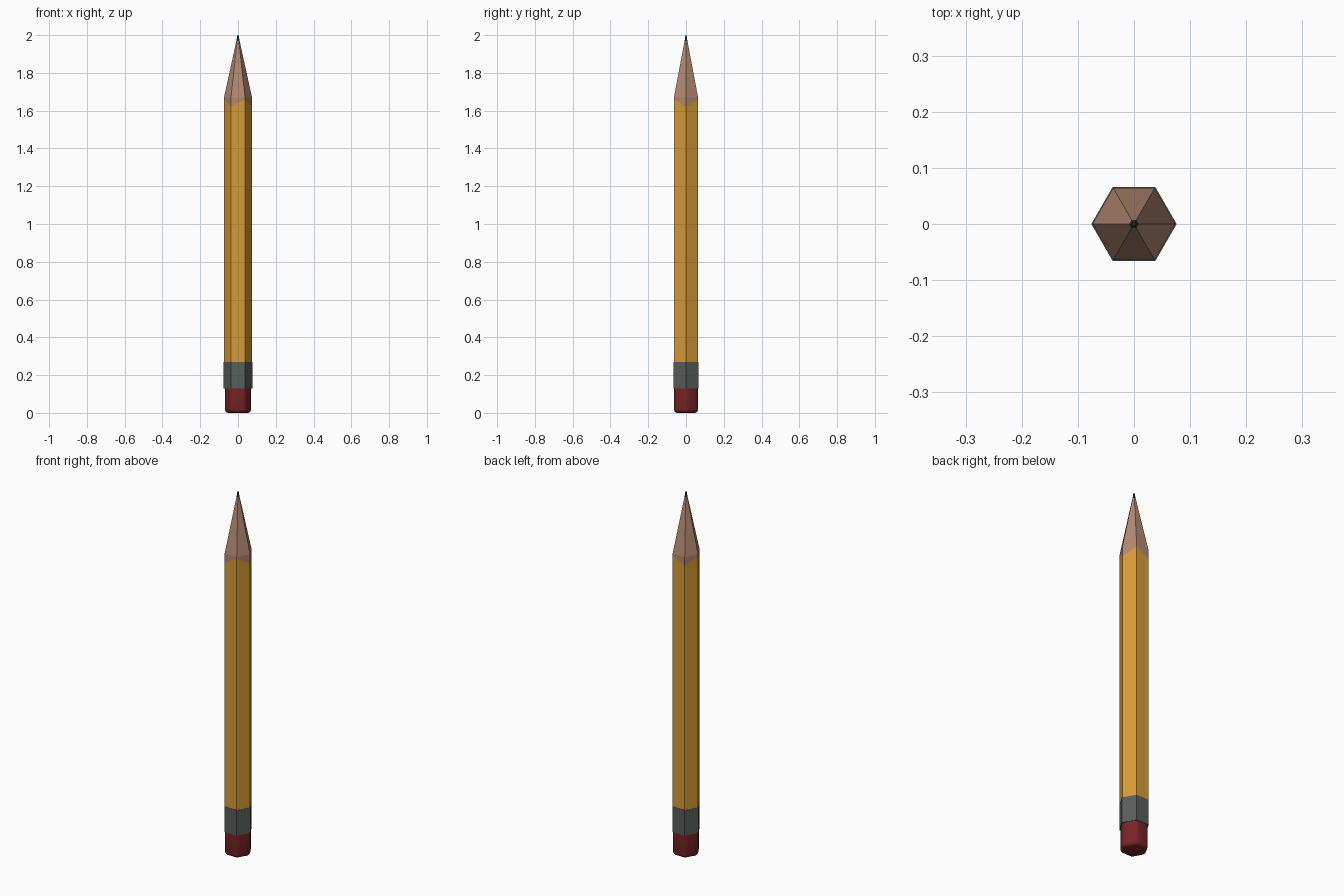
import bpy, bmesh, math

if "Cube" in bpy.data.objects:
    bpy.data.objects.remove(bpy.data.objects["Cube"])


def material(name, rgb):
    m = bpy.data.materials.new(name)
    m.diffuse_color = (*rgb, 1.0)
    m.use_nodes = True
    m.node_tree.nodes["Principled BSDF"].inputs["Base Color"].default_value = m.diffuse_color
    return m


YELLOW = material("yellow paint", (0.68, 0.33, 0.037))
WOOD = material("bare wood", (0.45, 0.245, 0.165))
LEAD = material("graphite", (0.03, 0.04, 0.045))
METAL = material("grey metal", (0.095, 0.112, 0.105))
RUBBER = material("red rubber", (0.19, 0.017, 0.019))


def hex_loft(name, rings, mats, bands):
    """Hexagonal loft; each ring is (radius, z at even corners, z at odd corners)."""
    bm = bmesh.new()
    loops = []
    for r, z_even, z_odd in rings:
        loops.append([bm.verts.new((r * math.cos(i * math.pi / 3),
                                    r * math.sin(i * math.pi / 3),
                                    z_odd if i % 2 else z_even)) for i in range(6)])
    for k in range(len(loops) - 1):
        a, b = loops[k], loops[k + 1]
        for i in range(6):
            j = (i + 1) % 6
            bm.faces.new((a[i], a[j], b[j], b[i])).material_index = bands[k]
    bm.faces.new(loops[0][::-1]).material_index = bands[0]
    bm.faces.new(loops[-1]).material_index = bands[-1]
    me = bpy.data.meshes.new(name)
    bm.to_mesh(me)
    bm.free()
    for m in mats:
        me.materials.append(m)
    ob = bpy.data.objects.new(name, me)
    bpy.context.collection.objects.link(ob)
    return ob


# Painted shaft with zigzag paint edge, sharpened wood and lead point
hex_loft("shaft", [(0.074, 0.25, 0.25), (0.074, 1.62, 1.66), (0.074, 1.67, 1.67),
                   (0.0085, 1.97, 1.97), (0.003, 2.0, 2.0)],
         [YELLOW, WOOD, LEAD], [0, 1, 1, 2])

# Metal ferrule
hex_loft("ferrule", [(0.076, 0.13, 0.13), (0.076, 0.27, 0.27)], [METAL], [0])

# Eraser with softened corners and rounded bottom
eraser = hex_loft("eraser", [(0.0735, 0.0, 0.0), (0.0735, 0.14, 0.14)], [RUBBER], [0])
bm = bmesh.new()
bm.from_mesh(eraser.data)
soft = [e for e in bm.edges if min(v.co.z for v in e.verts) < 0.01]
bmesh.ops.bevel(bm, geom=soft, offset=0.018, segments=4, profile=0.5, affect='EDGES')
bm.to_mesh(eraser.data)
bm.free()
bpy.context.view_layer.objects.active = eraser
eraser.select_set(True)
bpy.ops.object.shade_smooth_by_angle(angle=math.radians(40))
